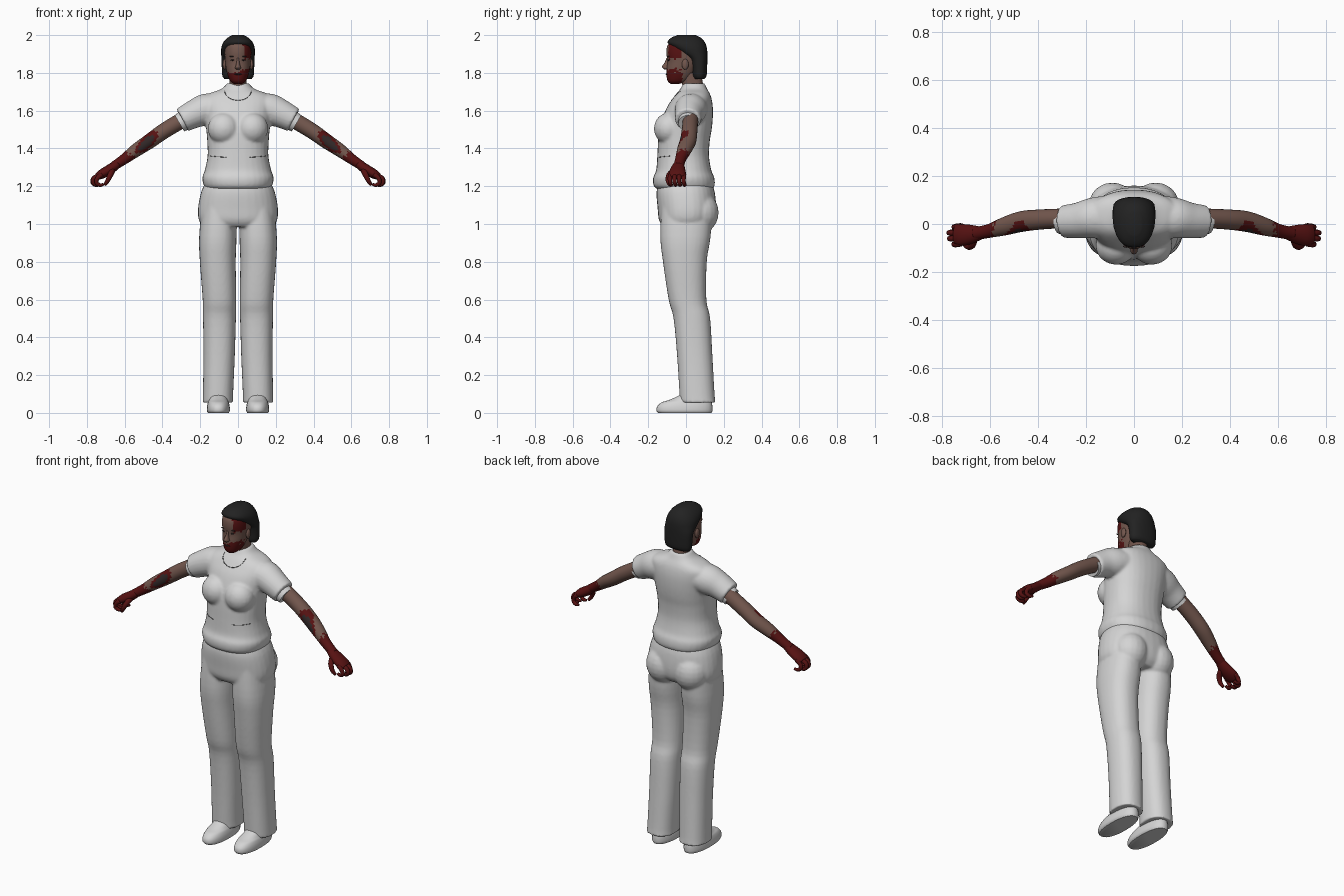
import bpy, bmesh, math, random
from mathutils import Vector

if "Cube" in bpy.data.objects:
    bpy.data.objects.remove(bpy.data.objects["Cube"])

random.seed(4)


def material(name, rgb):
    m = bpy.data.materials.new(name)
    m.diffuse_color = (*rgb, 1)
    m.use_nodes = True
    m.node_tree.nodes["Principled BSDF"].inputs["Base Color"].default_value = m.diffuse_color
    return m


WHITE = material("white_cloth", (0.66, 0.66, 0.66))
SEAM = material("seam_grey", (0.12, 0.12, 0.12))
SKIN = material("brown_skin", (0.17, 0.095, 0.075))
RED = material("dark_red", (0.095, 0.006, 0.006))
DARK = material("dried_dark", (0.03, 0.02, 0.02))
HAIR = material("black_hair", (0.016, 0.016, 0.016))


def spline(rows, k):
    """Catmull-Rom interpolation of tuples."""
    out = []
    for i in range(len(rows) - 1):
        a, b, c, d = (rows[max(i - 1, 0)], rows[i], rows[i + 1],
                      rows[min(i + 2, len(rows) - 1)])
        for s in range(k):
            t = s / k
            out.append([0.5 * (2 * q + (r - p) * t + (2 * p - 5 * q + 4 * r - w) * t * t
                               + (3 * q - p - 3 * r + w) * t ** 3)
                        for p, q, r, w in zip(a, b, c, d)])
    return out + [list(rows[-1])]


def skin_rings(bm, rings):
    loops = [[bm.verts.new(p) for p in ring] for ring in rings]
    n = len(loops[0])
    for a, b in zip(loops, loops[1:]):
        for i in range(n):
            bm.faces.new((a[i], a[(i + 1) % n], b[(i + 1) % n], b[i]))
    bm.faces.new(loops[0])
    bm.faces.new(loops[-1])


def loft(bm, rows, side=1, n=2.3, segs=32, k=4):
    """Rows of (z, centre x, half width, front y, back y)."""
    rings = []
    for z, cx, w, yf, yb in spline(rows, k):
        ring = []
        for i in range(segs):
            a = math.tau * i / segs
            c, s = math.cos(a), math.sin(a)
            ring.append((side * (cx + w * math.copysign(abs(c) ** (2 / n), c)),
                         (yf + yb) / 2 + (yb - yf) / 2 * math.copysign(abs(s) ** (2 / n), s), z))
        rings.append(ring)
    skin_rings(bm, rings)


def tube(bm, rows, side=1, segs=16, k=4):
    """Rows of (x, y, z, radius along y, radius across)."""
    pts = spline(rows, k)
    rings = []
    for i, (x, y, z, ra, rb) in enumerate(pts):
        t = (Vector(pts[min(i + 1, len(pts) - 1)][:3]) - Vector(pts[max(i - 1, 0)][:3])).normalized()
        ref = Vector((0, 1, 0)) if abs(t.y) < 0.9 else Vector((1, 0, 0))
        u = (ref - t * ref.dot(t)).normalized()
        v = t.cross(u)
        ring = []
        for j in range(segs):
            a = math.tau * j / segs
            p = Vector((x, y, z)) + u * ra * math.cos(a) + v * rb * math.sin(a)
            ring.append((side * p.x, p.y, p.z))
        rings.append(ring)
    skin_rings(bm, rings)


def ball(bm, centre, size):
    made = bmesh.ops.create_uvsphere(bm, u_segments=20, v_segments=12, radius=1)["verts"]
    bmesh.ops.scale(bm, vec=size, verts=made)
    bmesh.ops.translate(bm, vec=centre, verts=made)


def finish(bm, name, mats, rule=None, voxel=0):
    bmesh.ops.recalc_face_normals(bm, faces=bm.faces)
    for f in bm.faces:
        f.smooth = True
        if rule:
            f.material_index = rule(f.calc_center_median(), f.normal)
    me = bpy.data.meshes.new(name)
    bm.to_mesh(me)
    bm.free()
    for m in mats:
        me.materials.append(m)
    ob = bpy.data.objects.new(name, me)
    bpy.context.collection.objects.link(ob)
    if voxel:  # fuse overlapping volumes into one soft cloth surface
        r = ob.modifiers.new("fuse", "REMESH")
        r.mode, r.voxel_size, r.use_smooth_shade = "VOXEL", voxel, True
        s = ob.modifiers.new("soften", "SMOOTH")
        s.factor, s.iterations = 0.5, 4
    return ob


# Trousers: pelvis, seat and two legs fused
bm = bmesh.new()
loft(bm, [(0.985, 0, .18, -.12, .12), (1.02, 0, .207, -.143, .15), (1.08, 0, .212, -.15, .16),
          (1.17, 0, .195, -.156, .152), (1.235, 0, .165, -.14, .13)])
for s in (-1, 1):
    ball(bm, (s * .09, .075, 1.06), (.1, .098, .11))
    loft(bm, [(.055, .106, .082, -.032, .158), (.09, .106, .08, -.034, .152), (.3, .1, .083, -.047, .14),
              (.5, .098, .087, -.066, .128), (.6, .098, .089, -.092, .108), (.8, .107, .095, -.122, .11),
              (.93, .107, .099, -.136, .13), (1.1, .1, .09, -.13, .14)], s)
finish(bm, "trousers", [WHITE], voxel=.008)

# Shirt: torso, bust and short sleeves fused
bm = bmesh.new()
loft(bm, [(1.185, 0, .168, -.155, .142), (1.205, 0, .182, -.172, .152), (1.245, 0, .189, -.174, .15),
          (1.285, 0, .176, -.158, .134), (1.36, 0, .161, -.152, .122), (1.44, 0, .163, -.148, .126),
          (1.5, 0, .168, -.142, .136), (1.56, 0, .175, -.125, .142), (1.62, 0, .185, -.1, .142),
          (1.665, 0, .185, -.07, .135), (1.692, 0, .15, -.05, .125), (1.715, 0, .088, -.03, .112),
          (1.745, 0, .056, -.014, .098)])
for s in (-1, 1):
    ball(bm, (s * .075, -.09, 1.505), (.085, .08, .085))
    tube(bm, [(.1, .03, 1.615, .09, .075), (.17, .025, 1.605, .085, .085), (.23, .015, 1.583, .075, .075),
              (.295, .01, 1.55, .068, .066)], s, 24)
shirt = finish(bm, "shirt", [WHITE], voxel=.008)

# Sleeve cuffs
bm = bmesh.new()
for s in (-1, 1):
    tube(bm, [(.25, .012, 1.568, .054, .056), (.31, .012, 1.533, .053, .05)], s, 24)
finish(bm, "sleeve_cuffs", [WHITE])

# Pocket and neckline seams lying on the shirt
bpy.context.view_layer.update()
shirt_eval = shirt.evaluated_get(bpy.context.evaluated_depsgraph_get())


def on_shirt(x, z):
    hit, p, _, _ = shirt_eval.ray_cast(Vector((x, -1, z)), Vector((0, 1, 0)))
    return (x, p.y if hit else 0, z, .0018, .0018)


bm = bmesh.new()
for s in (-1, 1):
    tube(bm, [on_shirt(s * (.06 + .012 * i), 1.354 + .006 * (i / 7) ** 2) for i in range(8)], 1, 6, 1)
tube(bm, [on_shirt(.07 * math.cos(a), 1.705 + .05 * math.sin(a))
          for a in [math.pi + math.pi * i / 16 for i in range(17)]], 1, 6, 1)
finish(bm, "shirt_seams", [SEAM])

# Arms, stained toward the wrist and on the forearm
def arm_rule(c, n):
    x = abs(c.x)
    if x > .57 + .025 * n.z + random.uniform(-.012, .012):
        return 1
    d = math.hypot((x - .485) / .062, (n.z - .1) / .75)
    if n.y < 0 and d < 1:
        return 2 if d < .68 else 1
    return 0


bm = bmesh.new()
for s in (-1, 1):
    tube(bm, [(.26, .025, 1.57, .042, .042), (.33, .022, 1.53, .041, .042), (.4, .018, 1.487, .042, .041),
              (.47, .01, 1.437, .043, .039), (.54, -.01, 1.39, .038, .035), (.6, -.028, 1.345, .029, .028),
              (.66, -.04, 1.305, .027, .024)], s, 24, 8)
finish(bm, "arms", [SKIN, RED, DARK], arm_rule)

# Hands: palm, curled fingers and thumb
bm = bmesh.new()
for s in (-1, 1):
    tube(bm, [(.635, -.037, 1.32, .026, .023), (.68, -.043, 1.288, .04, .027),
              (.72, -.046, 1.265, .045, .025), (.745, -.046, 1.25, .038, .018)], s)
    for j, reach in enumerate((.75, .768, .77, .75)):
        y = -.082 + .024 * j
        tube(bm, [(.72, y, 1.262, .012, .013), (reach - .008, y - .003, 1.245, .012, .012),
                  (reach, y - .002, 1.22, .011, .011), (reach - .018, y + .003, 1.206, .01, .01),
                  (reach - .038, y + .006, 1.21, .007, .007)], s, 8, 3)
    tube(bm, [(.665, -.06, 1.285, .016, .016), (.675, -.088, 1.262, .015, .015),
              (.69, -.096, 1.23, .012, .012), (.705, -.088, 1.207, .008, .008)], s, 8, 3)
finish(bm, "hands", [RED])

# Shoes
bm = bmesh.new()
for s in (-1, 1):
    loft(bm, [(0, .104, .055, -.148, .136), (.012, .104, .061, -.156, .14), (.035, .104, .06, -.152, .14),
              (.056, .104, .055, -.128, .136), (.07, .104, .05, -.085, .13), (.1, .105, .043, -.02, .12)], s)
shoes = finish(bm, "shoes", [WHITE])

# Head and neck, stained around the mouth, throat and one temple
def face_rule(c, n):
    jag = random.uniform(-.006, .006)
    if c.y < -.02 and c.z < 1.805 + jag + .35 * max(c.x, 0) and abs(c.x + .0) < .06 + jag:
        return 1
    if c.y < -.02 and c.x > .03 + jag and 1.875 < c.z + jag < 1.955:
        return 1
    return 0


bm = bmesh.new()
loft(bm, [(1.69, 0, .047, -.012, .095), (1.74, 0, .045, -.02, .09), (1.8, 0, .046, -.03, .08)], k=8)
loft(bm, [(1.742, 0, .022, -.082, -.035), (1.757, 0, .041, -.097, .01), (1.785, 0, .054, -.103, .04),
          (1.82, 0, .063, -.103, .06), (1.86, 0, .068, -.099, .08), (1.91, 0, .071, -.104, .09),
          (1.95, 0, .066, -.095, .085), (1.975, 0, .045, -.06, .06)], n=2.15, segs=40, k=5)
for s in (-1, 1):
    ball(bm, (s * .071, -.004, 1.845), (.01, .018, .028))  # ears
finish(bm, "head", [SKIN, RED], face_rule)

# Nose
bm = bmesh.new()
loft(bm, [(1.817, 0, .008, -.113, -.08), (1.826, 0, .016, -.124, -.08), (1.836, 0, .013, -.126, -.08),
          (1.855, 0, .008, -.113, -.08), (1.88, 0, .006, -.103, -.08)], segs=12)
finish(bm, "nose", [SKIN])

# Eyes, brows and lips
bm = bmesh.new()
for s in (-1, 1):
    ball(bm, (s * .028, -.092, 1.868), (.011, .006, .004))
    ball(bm, (s * .03, -.093, 1.887), (.016, .006, .003))
ball(bm, (0, -.102, 1.793), (.02, .006, .004))
finish(bm, "eyes_brows_and_mouth", [DARK])

# Bobbed hair swept back from the forehead
bm = bmesh.new()
loft(bm, [(1.768, 0, .072, .045, .098), (1.785, 0, .083, .034, .109), (1.83, 0, .086, .03, .112),
          (1.875, 0, .088, .016, .113), (1.905, 0, .089, -.03, .113), (1.935, 0, .088, -.073, .11),
          (1.962, 0, .078, -.098, .1), (1.985, 0, .057, -.08, .08), (2.0, 0, .03, -.045, .05)], segs=24, k=3)
finish(bm, "hair", [HAIR])

# Keep crisp edges on soles, cuffs and hair tips
for ob in bpy.context.collection.objects:
    ob.select_set(ob.name in ("shoes", "sleeve_cuffs", "hair", "head"))
bpy.context.view_layer.objects.active = shoes
bpy.ops.object.shade_smooth_by_angle(angle=math.radians(50))
